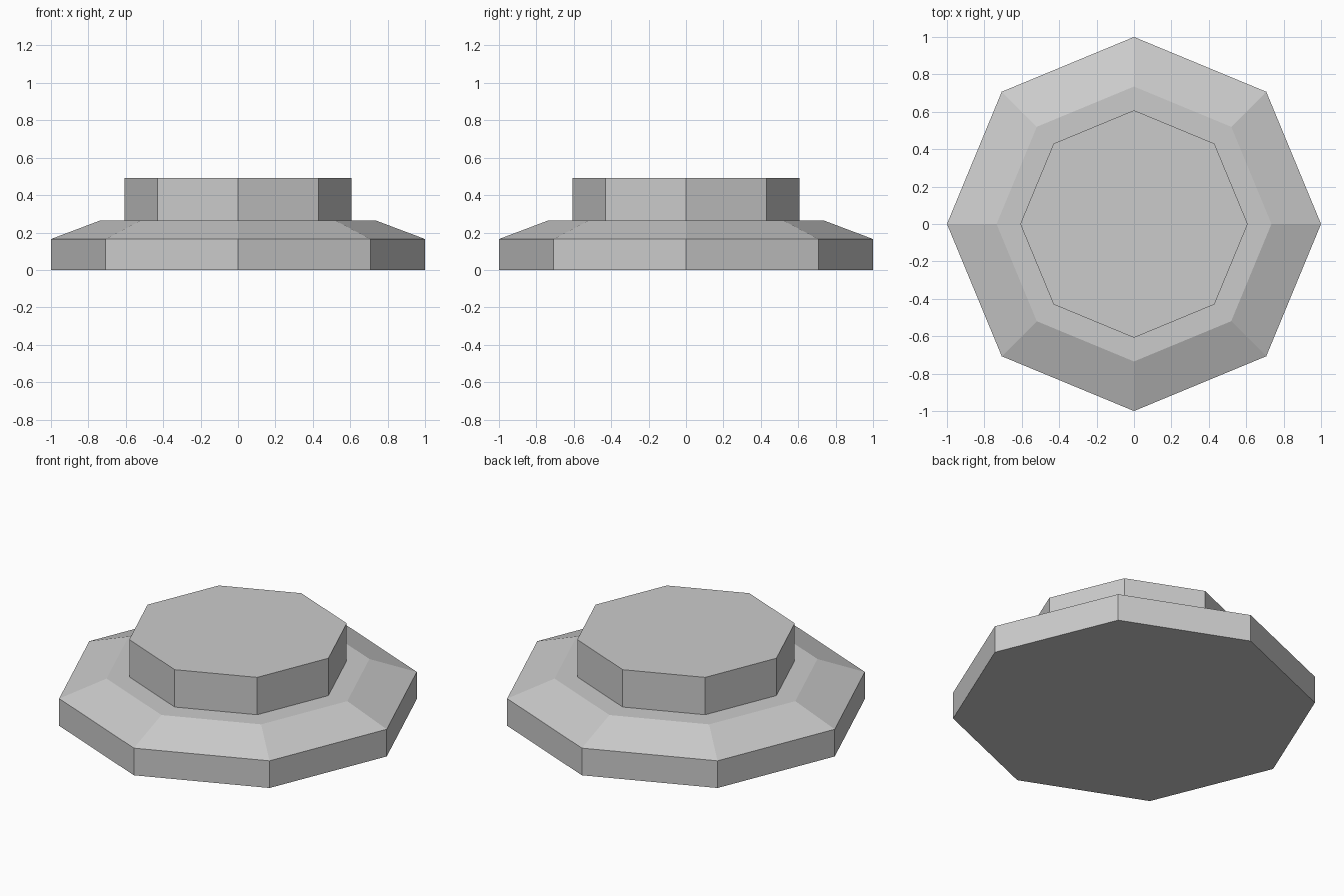
import bpy, bmesh
from math import cos, sin, tau

if "Cube" in bpy.data.objects:
    bpy.data.objects.remove(bpy.data.objects["Cube"])

SIDES = 8


def lathe(name, profile):
    """Closed octagonal solid from (radius, height) pairs, bottom to top."""
    bm = bmesh.new()
    rings = [[bm.verts.new((r * cos(tau * i / SIDES), r * sin(tau * i / SIDES), z))
              for i in range(SIDES)] for r, z in profile]
    for low, high in zip(rings, rings[1:]):
        for i in range(SIDES):
            j = (i + 1) % SIDES
            bm.faces.new((low[i], low[j], high[j], high[i]))
    bm.faces.new(rings[0][::-1])
    bm.faces.new(rings[-1])
    mesh = bpy.data.meshes.new(name)
    bm.to_mesh(mesh)
    bm.free()
    obj = bpy.data.objects.new(name, mesh)
    bpy.context.collection.objects.link(obj)
    return obj


# Wide base with sloped shoulder, flat ledge and raised upper drum
lathe("stepped_octagonal_base", [(1.0, 0.0), (1.0, 0.165), (0.735, 0.265),
                                 (0.608, 0.265), (0.608, 0.492)])
